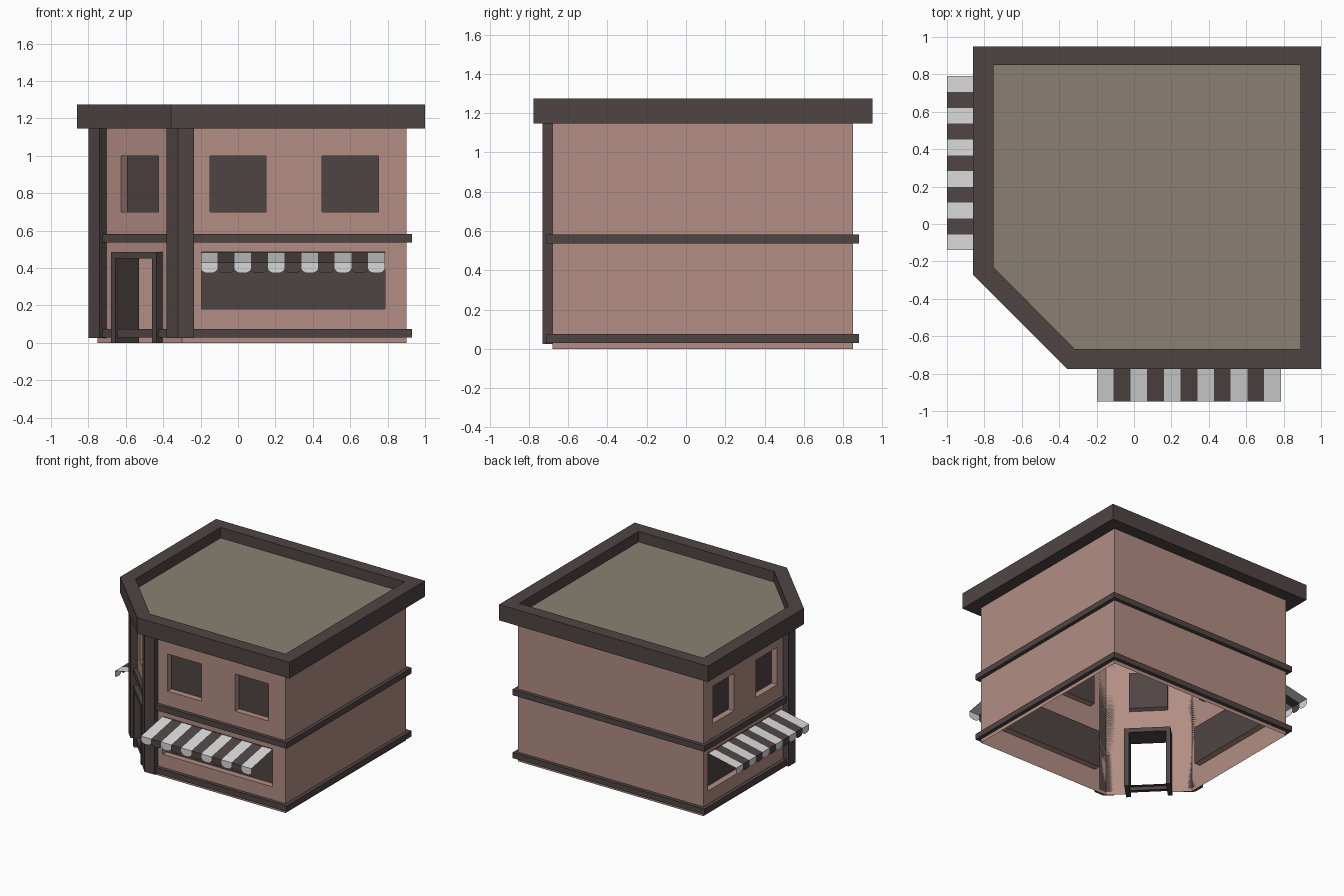
import bpy
from mathutils import Vector

if "Cube" in bpy.data.objects:
    bpy.data.objects.remove(bpy.data.objects["Cube"])


def material(name, r, g, b):
    lin = [((c / 255 + 0.055) / 1.055) ** 2.4 for c in (r, g, b)]
    m = bpy.data.materials.new(name)
    m.diffuse_color = (*lin, 1)
    m.use_nodes = True
    m.node_tree.nodes["Principled BSDF"].inputs["Base Color"].default_value = m.diffuse_color
    return m


BRICK = material("pink_plaster", 178, 141, 131)
TRIM = material("dark_trim", 79, 69, 67)
DECK = material("roof_deck_taupe", 138, 128, 115)
WHITE = material("awning_white", 216, 216, 216)


class Part:
    """Collects polygons for one object."""
    def __init__(self, name, *mats):
        self.name, self.mats = name, mats
        self.v, self.f, self.mi = [], [], []

    def face(self, pts, mi=0):
        n = len(self.v)
        self.v += [tuple(p) for p in pts]
        self.f.append(range(n, n + len(pts)))
        self.mi.append(mi)

    def prism(self, bottom, top):
        self.face(bottom[::-1])
        self.face(top)
        for i in range(len(bottom)):
            j = (i + 1) % len(bottom)
            self.face([bottom[i], bottom[j], top[j], top[i]])

    def build(self):
        me = bpy.data.meshes.new(self.name)
        me.from_pydata(self.v, [], [list(f) for f in self.f])
        for m in self.mats:
            me.materials.append(m)
        for p, i in zip(me.polygons, self.mi):
            p.material_index = i
        ob = bpy.data.objects.new(self.name, me)
        bpy.context.collection.objects.link(ob)
        return ob


# footprint, counter-clockwise, with the cut corner first
FOOT = [(-0.75, -0.23), (-0.30, -0.68), (0.90, -0.68), (0.90, 0.85), (-0.75, 0.85)]
WALL_TOP = 1.155


class Frame:
    """Local wall frame: s along the wall, d outwards, z up."""
    def __init__(self, i):
        a, b = Vector(FOOT[i]), Vector(FOOT[(i + 1) % 5])
        self.a, self.len = a, (b - a).length
        self.u = (b - a).normalized()
        self.n = Vector((self.u.y, -self.u.x))

    def __call__(self, s, d, z):
        p = self.a + self.u * s + self.n * d
        return (p.x, p.y, z)


CORNER, FRONT, RIGHT, BACK, LEFT = [Frame(i) for i in range(5)]


def offset(d):
    out = []
    for i, p in enumerate(FOOT):
        n0, n1 = Frame(i - 1 if i else 4).n, Frame(i).n
        out.append(tuple(Vector(p) + (n0 + n1) * d / (1 + n0.dot(n1))))
    return out


def wall(name, fr, windows=(), door=None):
    """Wall sheet with holes; windows get reveals and a recessed pane."""
    w = Part(name, BRICK)
    holes = list(windows) + ([door] if door else [])
    ss = sorted({0, fr.len, *[h[0] for h in holes], *[h[1] for h in holes]})
    zs = sorted({0, WALL_TOP, *[h[2] for h in holes], *[h[3] for h in holes]})
    for s0, s1 in zip(ss, ss[1:]):
        for z0, z1 in zip(zs, zs[1:]):
            s, z = (s0 + s1) / 2, (z0 + z1) / 2
            if not any(h[0] < s < h[1] and h[2] < z < h[3] for h in holes):
                w.face([fr(s0, 0, z0), fr(s1, 0, z0), fr(s1, 0, z1), fr(s0, 0, z1)])
    panes = Part(name + "_panes", TRIM)
    for s0, s1, z0, z1 in windows:
        c = [(s0, z0), (s1, z0), (s1, z1), (s0, z1)]
        panes.face([fr(s, -0.05, z) for s, z in c])
        for k in range(4):
            (p, q), (r, t) = c[k], c[(k + 1) % 4]
            w.face([fr(p, 0, q), fr(r, 0, t), fr(r, -0.05, t), fr(p, -0.05, q)])
    w.build()
    if windows:
        panes.build()


def ring(name, outer, inner, z0, z1, inside):
    r = Part(name, TRIM)
    for i in range(5):
        j = (i + 1) % 5
        a, b, c, d = outer[i], outer[j], inner[j], inner[i]
        r.face([(*a, z0), (*b, z0), (*b, z1), (*a, z1)])
        r.face([(*a, z1), (*b, z1), (*c, z1), (*d, z1)])
        r.face([(*d, z0), (*c, z0), (*b, z0), (*a, z0)])
        if inside:
            r.face([(*c, z0), (*d, z0), (*d, z1), (*c, z1)])
    r.build()


def awning(name, fr, s0, s1, reach):
    """Eleven stripes, each a sloping strip and a scalloped drop."""
    a = Part(name, WHITE, TRIM)
    w = (s1 - s0) / 11
    z_wall, z_edge = 0.483, 0.43
    scallop = [(0, .392), (.12, .38), (.3, .373), (.7, .373), (.88, .38), (1, .392)]
    for k in range(11):
        p, q = s0 + k * w, s0 + (k + 1) * w
        a.face([fr(p, reach, z_edge), fr(q, reach, z_edge),
                fr(q, 0, z_wall), fr(p, 0, z_wall)], k % 2)
        a.face([fr(p + t * w, reach, z) for t, z in scallop]
               + [fr(q, reach, z_edge), fr(p, reach, z_edge)], k % 2)
    a.build()


# walls
mid = CORNER.len / 2
wall("front_wall", FRONT, [(0.15, 0.45, 0.70, 1.0), (0.75, 1.05, 0.70, 1.0),
                           (0.105, 1.085, 0.18, 0.485)])
wall("left_wall", LEFT, [(0.12, 0.39, 0.70, 1.0), (0.67, 0.94, 0.70, 1.0),
                         (0.06, 0.99, 0.18, 0.485)])
wall("corner_wall", CORNER, [(mid - 0.142, mid + 0.142, 0.70, 1.0)],
     (mid - 0.15, mid + 0.15, 0, 0.465))
wall("right_wall", RIGHT)
wall("back_wall", BACK)

# horizontal bands
ring("base_band", offset(0.03), offset(0), 0.03, 0.075, False)
ring("middle_band", offset(0.03), offset(0), 0.537, 0.583, False)

# roof rim and deck
outer = [(-0.86, -0.272), (-0.357, -0.775), (1.0, -0.775), (1.0, 0.95), (-0.86, 0.95)]
inner = [(-0.75, -0.232), (-0.318, -0.668), (0.89, -0.668), (0.89, 0.85), (-0.75, 0.85)]
ring("roof_rim", outer, inner, 1.147, 1.275, True)
deck = Part("roof_deck", DECK)
deck.face([(*p, 1.19) for p in inner])
deck.build()


# bent pillars wrapping both ends of the cut corner
def pillar(name, i, before, after):
    big = offset(0.05)
    s = before.len - 0.065
    e = 0.065
    pts = [before(s, 0, 0), before(s, 0.05, 0), (*big[i], 0),
           after(e, 0.05, 0), after(e, 0, 0), (*FOOT[i], 0)]
    p = Part(name, TRIM)
    p.prism([(x, y, 0.025) for x, y, _ in pts], [(x, y, 1.15) for x, y, _ in pts])
    p.build()


pillar("left_pillar", 0, LEFT, CORNER)
pillar("right_pillar", 1, CORNER, FRONT)

# deep door frame
door = Part("door_frame", TRIM)
for s0, s1, z0, z1 in [(-0.171, -0.137, 0, 0.45), (0.137, 0.171, 0, 0.45),
                       (-0.171, 0.171, 0.45, 0.485)]:
    c = [(s0, z0), (s1, z0), (s1, z1), (s0, z1)]
    door.prism([CORNER(mid + s, -0.13, z) for s, z in c],
               [CORNER(mid + s, 0.045, z) for s, z in c])
door.build()

# striped awnings
awning("front_awning", FRONT, 0.102, 1.085, 0.27)
awning("left_awning", LEFT, 0.06, 0.99, 0.25)
